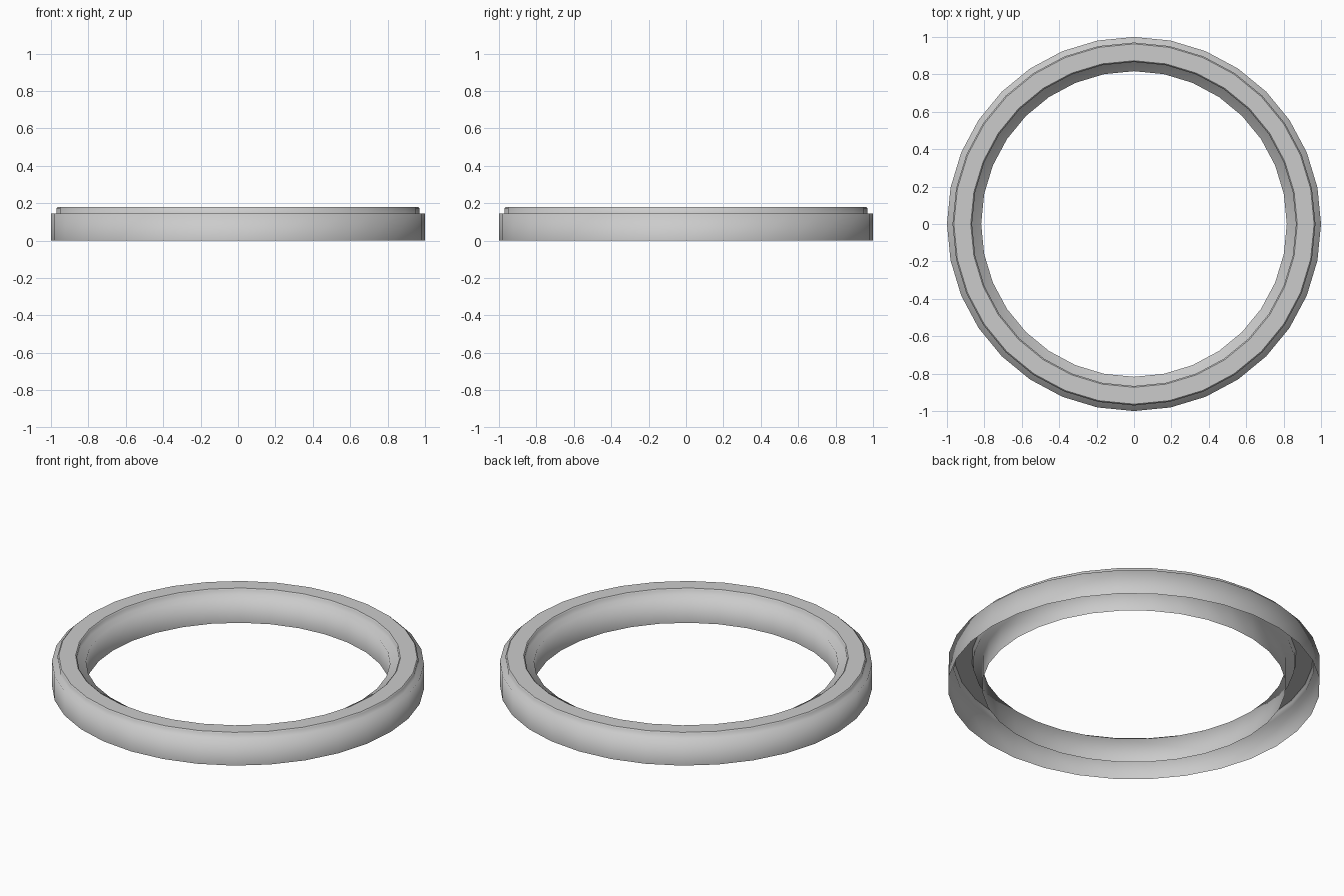
import bpy
import bmesh
from math import cos, sin, tau

cube = bpy.data.objects.get("Cube")
if cube:
    bpy.data.objects.remove(cube, do_unlink=True)

SIDES = 32
SHELF_Z, TOP_Z = 0.145, 0.18

grey = bpy.data.materials.new("light grey")
grey.use_nodes = True
colour = (0.6, 0.6, 0.6, 1)
grey.diffuse_color = colour
grey.node_tree.nodes["Principled BSDF"].inputs["Base Color"].default_value = colour

# Cross-section (radius, height): outer wall, shelf, raised rim, shelf, inner wall; open below
profile = [
    (1.0, 0), (1.0, SHELF_Z),
    (0.97, SHELF_Z), (0.97, TOP_Z - 0.006), (0.963, TOP_Z),
    (0.873, TOP_Z), (0.866, TOP_Z - 0.006), (0.866, SHELF_Z),
    (0.817, SHELF_Z), (0.817, 0),
]

# Sweep the cross-section around the vertical axis
bm = bmesh.new()
rings = [[bm.verts.new((r * cos(tau * i / SIDES), r * sin(tau * i / SIDES), z))
          for i in range(SIDES)] for r, z in profile]
for low, high in zip(rings, rings[1:]):
    for i in range(SIDES):
        j = (i + 1) % SIDES
        face = bm.faces.new((low[i], low[j], high[j], high[i]))
        # Smooth walls and shelves, flat top of the rim
        face.smooth = min(v.co.z for v in face.verts) < TOP_Z - 0.001

mesh = bpy.data.meshes.new("ring")
bm.to_mesh(mesh)
bm.free()
mesh.materials.append(grey)
ring = bpy.data.objects.new("ring", mesh)
bpy.context.collection.objects.link(ring)
